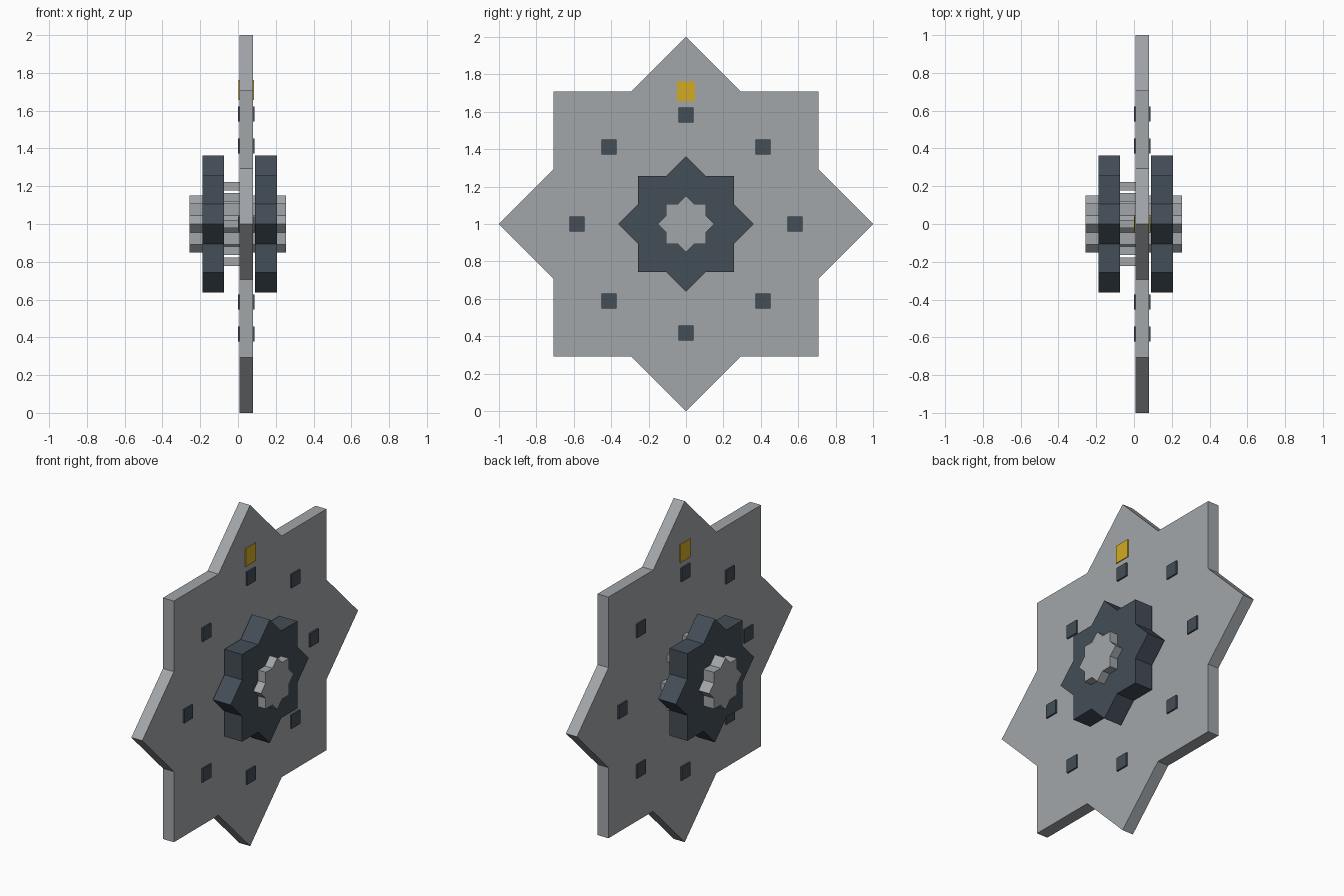
import bpy, bmesh, math

if "Cube" in bpy.data.objects:
    bpy.data.objects.remove(bpy.data.objects["Cube"])

def material(name, rgb):
    m = bpy.data.materials.new(name)
    m.diffuse_color = (*rgb, 1)
    m.use_nodes = True
    m.node_tree.nodes["Principled BSDF"].inputs["Base Color"].default_value = m.diffuse_color
    return m

GREY = material("light grey", (0.36, 0.38, 0.40))
SLATE = material("dark slate", (0.056, 0.074, 0.095))
YELLOW = material("yellow", (0.64, 0.41, 0.016))

def prism(name, outline, x0, x1, mat):
    """Extrude a (y, z) outline along x."""
    bm = bmesh.new()
    face = bm.faces.new([bm.verts.new((x0, y, z)) for y, z in outline])
    ext = bmesh.ops.extrude_face_region(bm, geom=[face])
    verts = [v for v in ext["geom"] if isinstance(v, bmesh.types.BMVert)]
    bmesh.ops.translate(bm, vec=(x1 - x0, 0, 0), verts=verts)
    bmesh.ops.recalc_face_normals(bm, faces=bm.faces)
    me = bpy.data.meshes.new(name)
    bm.to_mesh(me)
    bm.free()
    me.materials.append(mat)
    ob = bpy.data.objects.new(name, me)
    bpy.context.collection.objects.link(ob)
    return ob

def star(r):
    """Eight-pointed star: two squares turned 45 degrees."""
    inner = r * math.sqrt(0.5) / math.cos(math.pi / 8)
    return [((r if i % 2 == 0 else inner) * math.cos(i * math.pi / 8),
             1 + (r if i % 2 == 0 else inner) * math.sin(i * math.pi / 8))
            for i in range(16)]

def rect(y, z, hy, hz):
    return [(y - hy, z - hz), (y + hy, z - hz), (y + hy, z + hz), (y - hy, z + hz)]

# Main plate, side collars and central axle
prism("star_plate", star(1.0), 0.008, 0.079, GREY)
prism("left_collar", star(0.362), -0.188, -0.073, SLATE)
prism("right_collar", star(0.362), 0.091, 0.206, SLATE)
prism("axle", star(0.152), -0.257, 0.255, GREY)

# Rings of eight studs through the plate and eight spacer pegs behind it
for i in range(8):
    c, s = math.cos(i * math.pi / 4), math.sin(i * math.pi / 4)
    prism(f"stud_{i}", rect(0.583 * c, 1 + 0.583 * s, 0.04, 0.04), -0.001, 0.088, SLATE)
    prism(f"spacer_peg_{i}", rect(0.2 * c, 1 + 0.2 * s, 0.022, 0.022), -0.08, 0.01, GREY)

# Marker showing on both sides of the plate
prism("marker", rect(0, 1.71, 0.047, 0.053), 0.003, 0.084, YELLOW)
